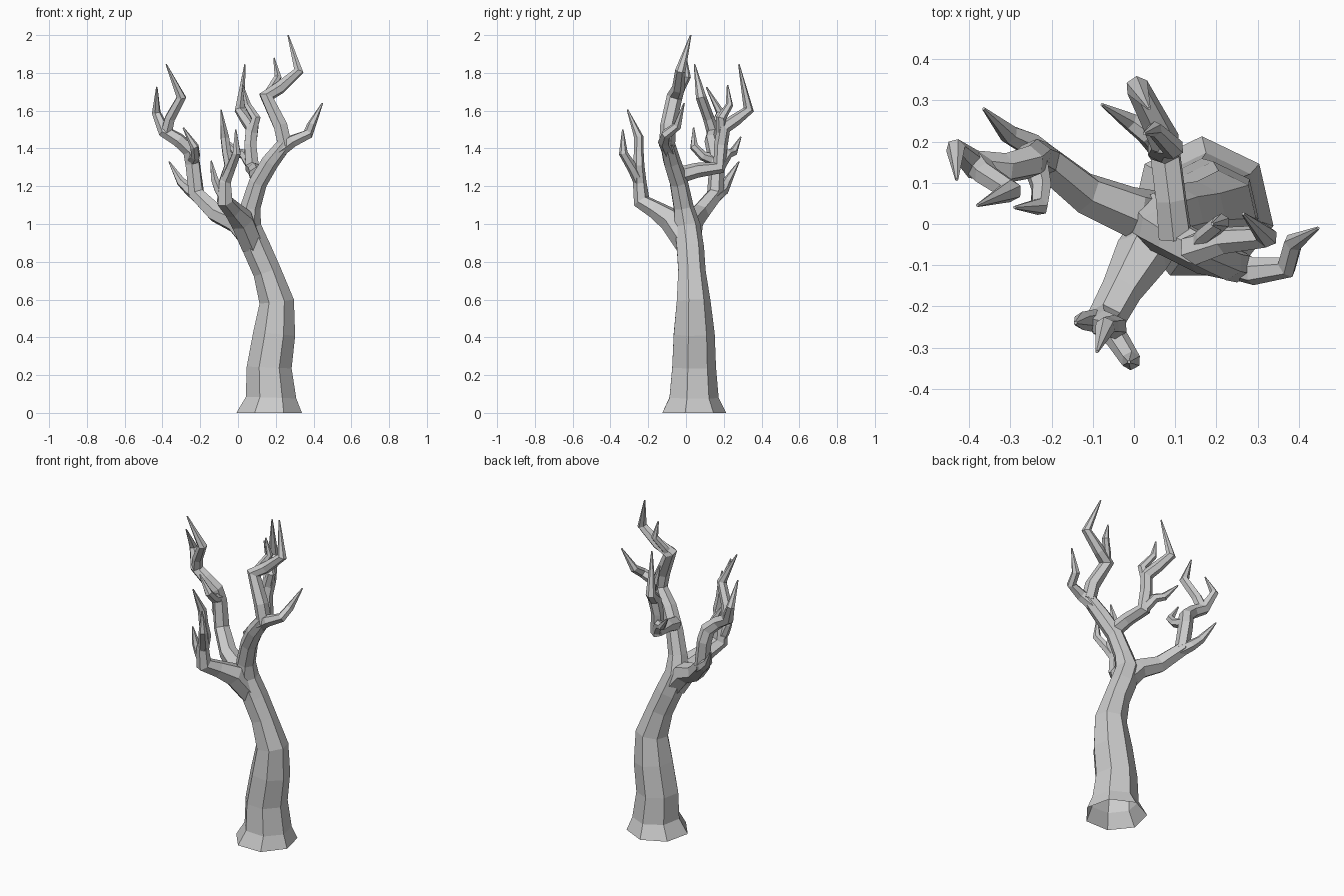
import bpy, bmesh, math
from mathutils import Vector


def limb(name, pts, sides=6, cap_start=True):
    """Faceted tapering tube through (x, y, z, radius) points."""
    bm = bmesh.new()
    P = [Vector(p[:3]) for p in pts]
    rings = []
    tangent = Vector((0, 0, 1))
    side = Vector((0, 1, 0))
    for i, p in enumerate(P):
        a = (p - P[i - 1]).normalized() if i else None
        b = (P[i + 1] - p).normalized() if i < len(P) - 1 else None
        new = ((a or b) + (b or a)).normalized()
        if i == 0 and not cap_start:
            new = Vector((0, 0, 1))          # flat foot on the ground
        side = tangent.rotation_difference(new) @ side
        tangent = new
        side = (side - tangent * side.dot(tangent)).normalized()
        other = tangent.cross(side)
        ring = []
        for k in range(sides):
            t = 2 * math.pi * k / sides
            ring.append(bm.verts.new(p + (side * math.cos(t) + other * math.sin(t)) * pts[i][3]))
        rings.append(ring)
    for lo, hi in zip(rings, rings[1:]):
        for k in range(sides):
            n = (k + 1) % sides
            bm.faces.new((lo[k], lo[n], hi[n], hi[k]))
    bm.faces.new(rings[-1])
    if cap_start:
        bm.faces.new(rings[0][::-1])
    bmesh.ops.recalc_face_normals(bm, faces=bm.faces)
    me = bpy.data.meshes.new(name)
    bm.to_mesh(me)
    bm.free()
    bpy.context.collection.objects.link(bpy.data.objects.new(name, me))


# Flared, bent trunk continuing into the right main branch
limb("trunk", [
    (.165, .035, 0, .178), (.175, .036, .08, .137), (.165, .037, .24, .122),
    (.192, .038, .42, .114), (.205, .036, .59, .094), (.153, .028, .75, .076),
    (.10, .02, .87, .076), (.052, .005, .99, .072), (.065, -.015, 1.09, .055),
    (.105, -.04, 1.22, .05), (.17, -.075, 1.33, .048), (.25, -.10, 1.43, .04)],
    sides=7, cap_start=False)

# Right branch ends
limb("right_twig", [(.22, -.09, 1.39, .04), (.29, -.115, 1.44, .034),
                    (.37, -.105, 1.475, .028), (.387, -.045, 1.52, .024), (.447, -.01, 1.64, .004)])
limb("right_top_branch", [(.25, -.10, 1.41, .042), (.225, -.095, 1.52, .042), (.15, -.06, 1.675, .042),
                          (.22, -.04, 1.72, .034), (.322, -.03, 1.81, .028), (.265, .025, 2.0, .004)])
limb("right_top_twig", [(.155, -.06, 1.66, .03), (.17, -.03, 1.71, .022),
                        (.212, .005, 1.78, .021), (.19, 0, 1.88, .004)])

# Back branch
limb("back_branch", [(.10, -.03, 1.26, .044), (.09, .06, 1.285, .04), (.075, .175, 1.30, .04),
                     (.065, .185, 1.42, .036), (.075, .2, 1.51, .038), (.045, .26, 1.55, .033),
                     (.008, .332, 1.605, .029), (.037, .28, 1.845, .004)])
limb("back_upper_twig", [(.07, .19, 1.48, .03), (.095, .185, 1.56, .027),
                         (.05, .23, 1.63, .02), (.025, .22, 1.735, .004)])
limb("back_side_twig", [(.07, .18, 1.31, .032), (.03, .22, 1.37, .027),
                        (-.01, .25, 1.38, .023), (-.078, .29, 1.46, .004)])

# Left branch
limb("left_branch", [(.085, .01, .90, .066), (-.01, .03, 1.01, .062), (-.12, .075, 1.06, .052),
                     (-.22, .155, 1.16, .045), (-.24, .165, 1.32, .042), (-.255, .15, 1.39, .042),
                     (-.315, .135, 1.445, .038), (-.39, .145, 1.49, .035), (-.433, .183, 1.59, .024),
                     (-.43, .108, 1.725, .004)])
limb("left_top_twig", [(-.38, .145, 1.48, .034), (-.36, .12, 1.56, .03),
                       (-.3, .08, 1.67, .028), (-.38, .045, 1.845, .004)])
limb("left_inner_twig", [(-.24, .15, 1.34, .032), (-.225, .09, 1.36, .026),
                         (-.23, .042, 1.41, .023), (-.29, .04, 1.51, .004)])
limb("left_lower_twig", [(-.20, .145, 1.14, .038), (-.255, .195, 1.18, .032),
                         (-.303, .218, 1.225, .025), (-.365, .28, 1.33, .004)])

# Front branch
limb("front_branch", [(.075, .01, .89, .066), (.02, -.075, 1.02, .068), (-.03, -.16, 1.075, .05),
                      (-.07, -.235, 1.12, .046), (-.07, -.245, 1.22, .036), (-.045, -.25, 1.31, .03),
                      (-.06, -.25, 1.38, .026), (-.07, -.25, 1.46, .025), (-.09, -.31, 1.605, .004)])
limb("front_outer_twig", [(-.07, -.245, 1.22, .032), (-.04, -.28, 1.29, .028),
                          (-.007, -.332, 1.375, .024), (-.012, -.335, 1.5, .004)])
limb("front_low_twig", [(-.075, -.24, 1.15, .032), (-.1, -.235, 1.18, .027),
                        (-.125, -.235, 1.24, .022), (-.142, -.24, 1.335, .004)])
